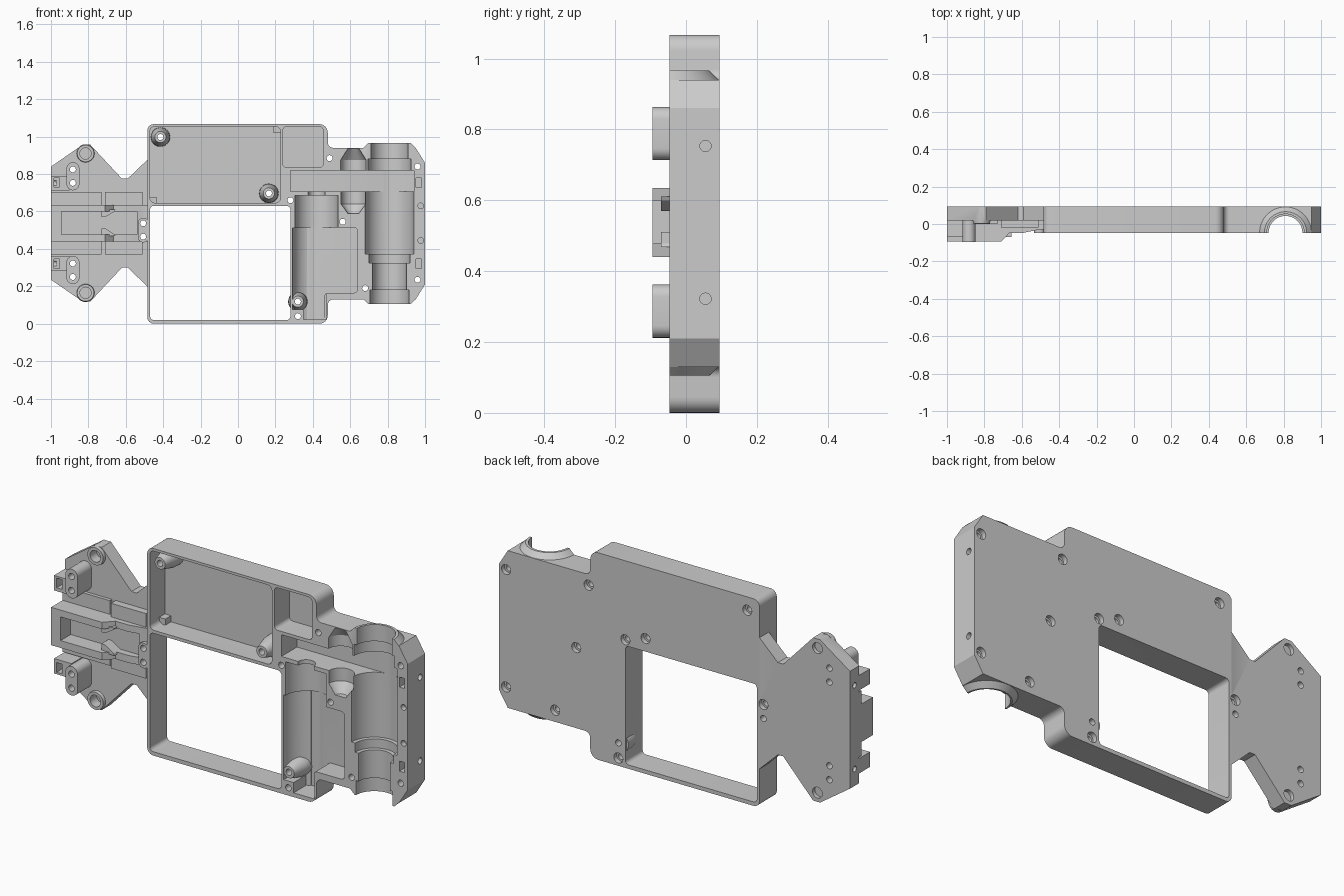
import bpy, bmesh, math
from mathutils import Vector

if "Cube" in bpy.data.objects:
    bpy.data.objects.remove(bpy.data.objects["Cube"])

F, B = -0.047, 0.094      # front and back planes of the main body
MID = 0.5375              # mirror height of the left wing


def finish(name, bm):
    bmesh.ops.recalc_face_normals(bm, faces=bm.faces)
    me = bpy.data.meshes.new(name)
    bm.to_mesh(me)
    bm.free()
    ob = bpy.data.objects.new(name, me)
    bpy.context.collection.objects.link(ob)
    return ob


def prism(name, pts, y0, y1):
    """Extrude an x-z outline from y0 to y1."""
    bm = bmesh.new()
    face = bm.faces.new([bm.verts.new((x, y0, z)) for x, z in pts])
    ext = bmesh.ops.extrude_face_region(bm, geom=[face])
    bmesh.ops.translate(bm, vec=(0, y1 - y0, 0),
                        verts=[v for v in ext["geom"] if isinstance(v, bmesh.types.BMVert)])
    return finish(name, bm)


def rounded(pts, r, n=6):
    """Fillet every corner of an outline; r is one radius or one per corner."""
    out = []
    for i, p in enumerate(pts):
        rad = r[i] if isinstance(r, (list, tuple)) else r
        p = Vector(p)
        if rad == 0:
            out.append(tuple(p))
            continue
        a = p + (Vector(pts[i - 1]) - p).normalized() * rad
        b = p + (Vector(pts[(i + 1) % len(pts)]) - p).normalized() * rad
        for k in range(n + 1):
            t = k / n
            w = 2 * t * (1 - t) * 0.7071
            d = (1 - t) ** 2 + w + t * t
            out.append(tuple((a * (1 - t) ** 2 + p * w + b * t * t) / d))
    return out


def rect(x0, x1, z0, z1):
    return [(x0, z0), (x1, z0), (x1, z1), (x0, z1)]


def box(name, x0, x1, y0, y1, z0, z1, r=0):
    return prism(name, rounded(rect(x0, x1, z0, z1), r), y0, y1)


def lathe(name, prof, axis, c, n=48):
    """Solid of revolution; prof holds (position on axis, radius), c the other two coordinates."""
    bm = bmesh.new()
    rings = []
    for t, r in prof:
        ring = []
        for k in range(n):
            a = 2 * math.pi * k / n
            u, v = c[0] + r * math.cos(a), c[1] + r * math.sin(a)
            ring.append(bm.verts.new({"x": (t, u, v), "y": (u, t, v), "z": (u, v, t)}[axis]))
        rings.append(ring)
    for p, q in zip(rings, rings[1:]):
        for k in range(n):
            bm.faces.new((p[k], p[(k + 1) % n], q[(k + 1) % n], q[k]))
    bm.faces.new(rings[0])
    bm.faces.new(rings[-1])
    return finish(name, bm)


def combine(target, other, op):
    m = target.modifiers.new(op, "BOOLEAN")
    m.operation, m.object, m.solver = op, other, "EXACT"
    bpy.context.view_layer.objects.active = target
    bpy.ops.object.modifier_apply(modifier=m.name)
    bpy.data.objects.remove(other)


def cut(ob):
    combine(body, ob, "DIFFERENCE")


def add(ob):
    combine(body, ob, "UNION")


def hole(x, z, r, y0, y1):
    cut(lathe("hole", [(y0, r), (y1, r)], "y", (x, z), 20))


# Main housing outline: tall frame plus gearbox end
outline = [(-.485, 0), (.48, 0), (.48, .13), (.95, .13), (1, .21), (1, .86),
           (.95, .94), (.48, .94), (.48, 1.067), (-.485, 1.067)]
body = prism("chassis_housing",
             rounded(outline, [.035, .045, .03, 0, 0, 0, 0, .03, .045, .035]), F, B)

# Axle sleeve that sticks out above and below the gearbox
sleeve = lathe("sleeve", [(.105, .113), (.132, .1405), (.938, .1405), (.966, .113)], "z", (.81, F), 64)
combine(sleeve, box("trim", .5, 1.1, -.4, F, 0, 1.1), "DIFFERENCE")
add(sleeve)

# Left wing plate
half = [(-.47, .89), (-.59, .775), (-.62, .775), (-.79, .957), (-.83, .957), (-1, .84)]
add(prism("wing", half + [(x, 2 * MID - z) for x, z in reversed(half)], .018, B))

# Trays and the large through window
FLOOR = .076
cut(box("tray", -.47, .226, -.2, FLOOR, .646, 1.054, .025))
cut(box("small_tray", .24, .455, -.2, FLOOR, .835, 1.054, .02))
cut(box("window", -.47, .28, -.2, .2, .02, .63, .02))

# Stepped axle channel
steps = [(.05, .105), (.18, .105), (.18, .09), (.325, .09), (.325, .11), (.372, .11),
         (.372, .13), (.75, .13), (.82, .13), (.82, .115), (.88, .115), (.88, .1), (1.0, .1)]
steps = [(z + i * 1e-5, r) for i, (z, r) in enumerate(steps)]
cut(lathe("axle_channel", steps, "z", (.81, F), 64))

# Gear slot, idler sockets and motor bed
cut(box("gear_slot", .28, .942, -.2, .08, .706, .818))
cut(lathe("idler", [(.59, .03), (.64, .066), (.70, .066), (.76, .068), (.875, .068), (.936, .03)],
          "z", (.617, F), 40))
cut(lathe("motor_head", [(.505, .115), (.685, .115)], "z", (.42, F)))
cut(lathe("motor_shaft", [(.68, .045), (.72, .045)], "z", (.42, F), 24))
motor = lathe("motor_can", [(.022, .12), (.512, .12)], "z", (.412, F))
combine(motor, box("trim", .47, .6, -.3, .3, 0, .6), "DIFFERENCE")
cut(motor)
cut(prism("motor_bed", rounded([(.37, .022), (.462, .022), (.462, .165), (.64, .165), (.64, .514), (.37, .514)],
                               [0, .02, .02, .02, .02, 0]), -.2, .071))

# Screw posts and corner pads
for x, z in [(-.415, .998), (.165, .697), (.32, .118)]:
    add(lathe("post", [(F + .004, .03), (.03, .05), (B - .008, .052)], "y", (x, z), 32))
add(box("lug", .287, .35, F, B - .005, .01, .075))
for x0, z0 in [(-.475, .64), (.19, 1.02)]:
    add(box("pad", x0, x0 + .04, .03, B - .008, z0, z0 + .038))

# Wing centre block with its sloped end
bm = bmesh.new()
side = [(-1, .05), (-1, -.094), (-.71, -.094), (-.665, F), (-.59, F), (-.51, -.03), (-.48, -.03), (-.48, .05)]
f = bm.faces.new([bm.verts.new((x, y, .44)) for x, y in side])
e = bmesh.ops.extrude_face_region(bm, geom=[f])
bmesh.ops.translate(bm, vec=(0, 0, .195), verts=[v for v in e["geom"] if isinstance(v, bmesh.types.BMVert)])
add(finish("wing_block", bm))
cut(box("block_pocket", -.945, -.54, -.2, -.012, .478, .6))
# Sloping catches inside the pocket
for z0, z1, s in [(.478, .51, 1), (.6, .57, 1)]:
    add(prism("catch", [(-.73, z0 - (.01 if z0 < .5 else -.01)), (-.655, z0 - (.01 if z0 < .5 else -.01)),
                        (-.66, z0), (-.71, z1), (-.73, z1)], -.07, .03))

# Mirrored wing details
for flip in (False, True):
    def zz(a, b):
        return (2 * MID - b, 2 * MID - a) if flip else (a, b)

    z0, z1 = zz(.37, .442)
    add(box("rail_outer", -1, -.73, .0, .05, z0, z1))
    add(box("rail_inner", -.71, -.51, -.02, .05, z0, z1))
    z0, z1 = zz(.212, .362)
    add(box("peg_block", -.917, -.848, -.095, .05, z0, z1, .034))
    z0, z1 = zz(.285, .362)
    add(box("slot_block", -1, -.9, -.07, .05, z0, z1))
    z0, z1 = zz(.295, .345)
    cut(box("slot", -.985, -.955, -.2, .06, z0, z1))
    for z in zz(.25, .322):
        hole(-.883, z, .016, -.2, .2)
    z0 = zz(.165, .165)[0]
    add(lathe("ring", [(.002, .045), (.03, .049)], "y", (-.815, z0), 32))
    hole(-.815, z0, .03, -.1, .055)
    hole(-.815, z0, .028, .074, .2)
    # Gearbox edge slots and end-face dowel holes
    z0, z1 = zz(.295, .347)
    cut(box("edge_slot", .953, .982, -.2, .03, z0, z1))
    hole(.977, zz(.445, .445)[0], .015, -.2, -.02)
    z0 = zz(.322, .322)[0]
    cut(lathe("dowel", [(.975, .016), (1.1, .016)], "x", (.055, z0), 20))
    cut(lathe("dowel", [(-1.1, .014), (-.97, .014)], "x", (.055, z0), 20))

# Twin-screw lug between wing and window
add(box("neck_lug", -.535, -.478, F, B - .005, .435, .565, .026))

# Through screw holes with counterbores on the back
screws = [(.49, .885), (.28, .66), (.56, .545), (.96, .84), (.96, .235), (.68, .19), (.32, .04),
          (-.415, .998), (.165, .697), (-.507, .537)]
for x, z in screws:
    hole(x, z, .016, -.3, .3)
    hole(x, z, .026, .07, .3)
for x, z in [(.32, .118), (-.507, .465)]:
    hole(x, z, .016, -.3, .3)

# Smooth the round surfaces and keep edges crisp
bpy.ops.object.select_all(action="DESELECT")
body.select_set(True)
bpy.context.view_layer.objects.active = body
bpy.ops.object.shade_smooth_by_angle(angle=math.radians(30))
